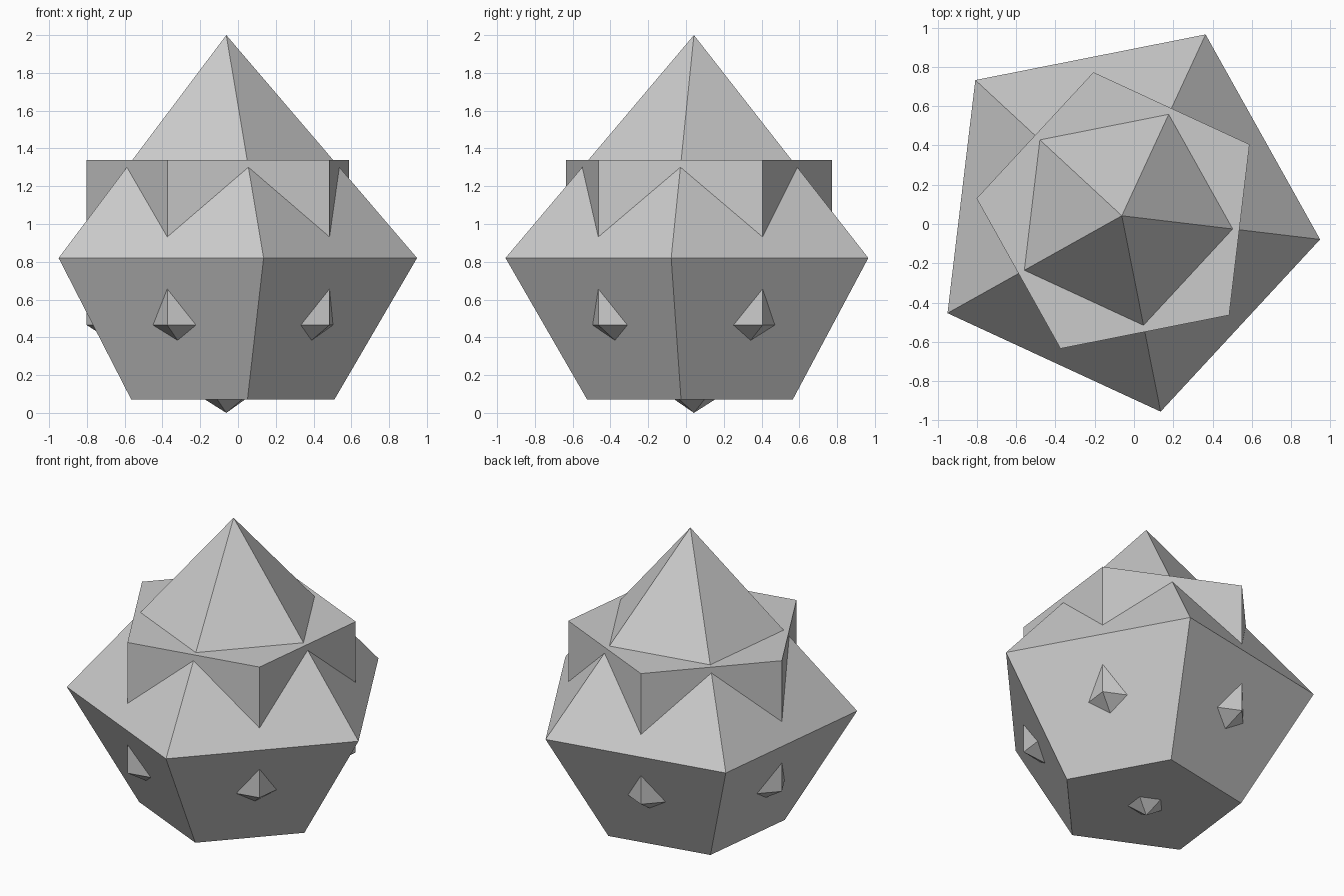
import bpy, bmesh, math

cube = bpy.data.objects.get("Cube")
if cube:
    bpy.data.objects.remove(cube, do_unlink=True)

AXIS = (-0.062, 0.042)
SIDES = 5

stone = bpy.data.materials.new("grey_stone")
stone.use_nodes = True
colour = (0.6, 0.6, 0.6, 1)
stone.diffuse_color = colour
stone.node_tree.nodes["Principled BSDF"].inputs["Base Color"].default_value = colour


def faceted_solid(name, profile, turn):
    """Spin a (radius, height) profile into a five-sided closed solid."""
    bm = bmesh.new()
    for radius, z in profile:
        count = SIDES if radius else 1
        for i in range(count):
            a = math.radians(turn) + math.tau * i / SIDES
            bm.verts.new((AXIS[0] + radius * math.cos(a),
                          AXIS[1] + radius * math.sin(a), z))
    bmesh.ops.convex_hull(bm, input=bm.verts[:])
    bmesh.ops.dissolve_limit(bm, angle_limit=0.01, verts=bm.verts[:], edges=bm.edges[:])
    bmesh.ops.recalc_face_normals(bm, faces=bm.faces[:])
    mesh = bpy.data.meshes.new(name)
    bm.to_mesh(mesh)
    bm.free()
    mesh.materials.append(stone)
    obj = bpy.data.objects.new(name, mesh)
    bpy.context.collection.objects.link(obj)
    return obj


# Pointed outer crystal with a flat base
faceted_solid("outer_crystal", [(0.576, 0.07), (1.017, 0.82), (0, 2.0)], -6.8)

# Inner prism whose corners poke through, pointed below and flat on top
faceted_solid("inner_prism", [(0, 0.0), (0.745, 0.465), (0.745, 1.34)], 29.2)
